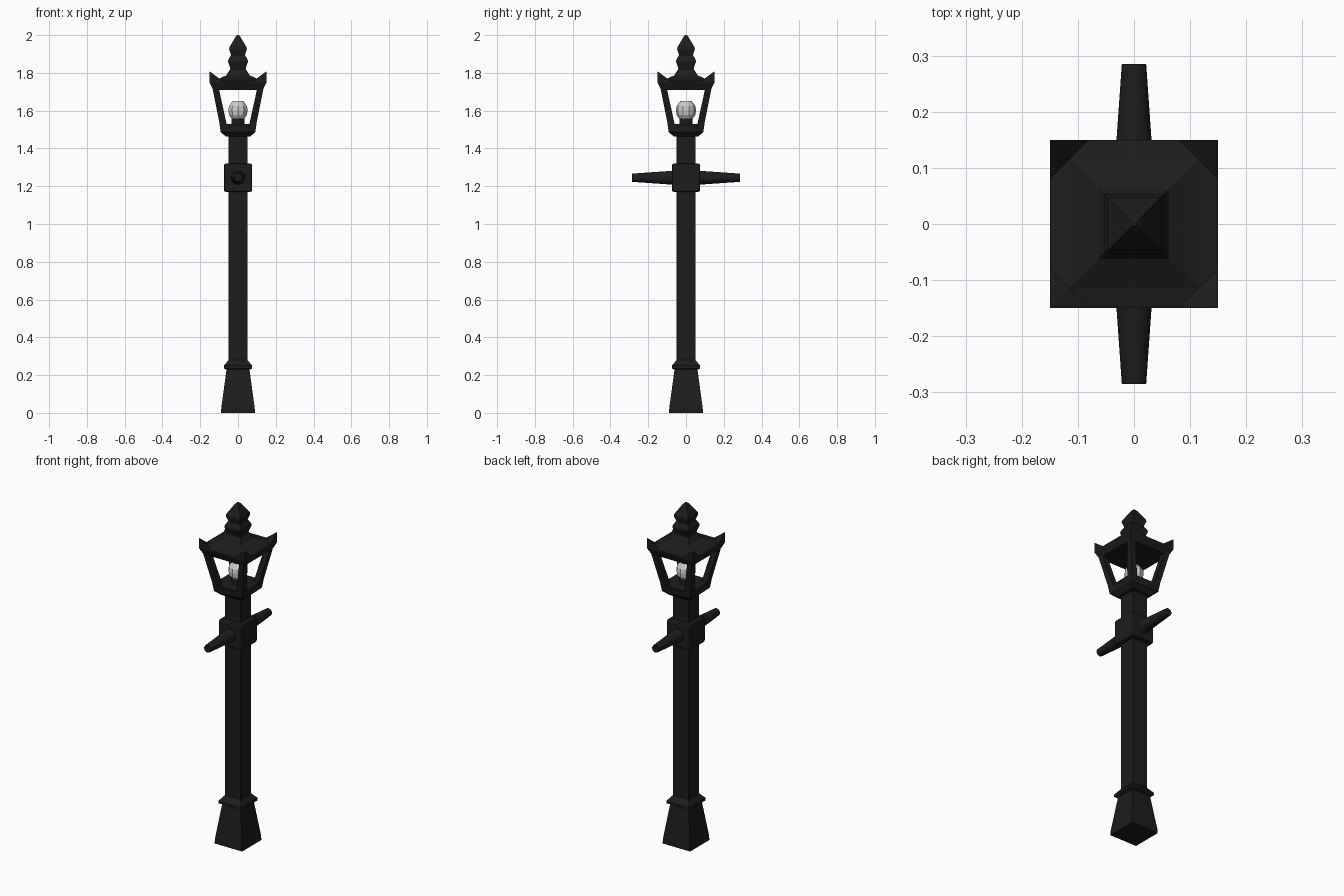
import bpy, bmesh, math
from mathutils import Matrix

if "Cube" in bpy.data.objects:
    bpy.data.objects.remove(bpy.data.objects["Cube"])


def material(name, c):
    m = bpy.data.materials.new(name)
    m.diffuse_color = (c, c, c, 1)
    m.use_nodes = True
    m.node_tree.nodes["Principled BSDF"].inputs["Base Color"].default_value = m.diffuse_color
    return m


IRON = material("black_iron", 0.012)
PALE = material("pale_bulb", 0.6)


def finish(name, bm, mat=IRON):
    bmesh.ops.recalc_face_normals(bm, faces=bm.faces[:])
    me = bpy.data.meshes.new(name)
    bm.to_mesh(me)
    bm.free()
    me.materials.append(mat)
    ob = bpy.data.objects.new(name, me)
    bpy.context.collection.objects.link(ob)
    return ob


def bridge(bm, a, b):
    n = len(a)
    for i in range(n):
        bm.faces.new((a[i], a[(i + 1) % n], b[(i + 1) % n], b[i]))


def loft(name, profile, sides=4, mat=IRON, axis=None):
    """Stack of (half width, height) rings; squares or n-gons."""
    bm = bmesh.new()
    rings = []
    for r, z in profile:
        rad = r * math.sqrt(2) if sides == 4 else r
        angs = [2 * math.pi * (i + 0.5) / sides for i in range(sides)]
        rings.append([bm.verts.new((rad * math.cos(t), rad * math.sin(t), z)) for t in angs])
    for a, b in zip(rings, rings[1:]):
        bridge(bm, a, b)
    bm.faces.new(rings[0])
    bm.faces.new(rings[-1])
    if axis:
        bm.transform(axis)
    return finish(name, bm, mat)


# Post and flared base
loft("base", [(0.09, 0), (0.088, 0.03), (0.06, 0.235)])
loft("base_collar", [(0.06, 0.228), (0.075, 0.235), (0.075, 0.25), (0.05, 0.28)])
loft("post", [(0.05, 0.23), (0.05, 1.475)])

# Bevelled junction box
box = loft("junction_box", [(0.075, 1.17), (0.075, 1.32)])
bev = box.modifiers.new("bevel", "BEVEL")
bev.width = 0.01
bev.segments = 2

# Tapered ladder arms
for name, s in (("front_arm", 1), ("back_arm", -1)):
    axis = Matrix.Translation((0, 0, 1.245)) @ Matrix.Rotation(s * math.pi / 2, 4, "X")
    arm = loft(name, [(0.038, 0.06), (0.022, 0.285)], 20, axis=axis)
    bpy.context.view_layer.objects.active = arm
    arm.select_set(True)
    bpy.ops.object.shade_smooth_by_angle(angle=math.radians(35))
    arm.select_set(False)

# Lantern tray
loft("lantern_tray", [(0.065, 1.463), (0.092, 1.488), (0.098, 1.53)])

# Leaning corner bars
for k in range(4):
    bm = bmesh.new()
    rings = []
    for lo, hi, z in ((0.06, 0.097, 1.528), (0.101, 0.134, 1.715)):
        rings.append([bm.verts.new((x, y, z)) for x, y in ((lo, lo), (hi, lo), (hi, hi), (lo, hi))])
    bridge(bm, *rings)
    for r in rings:
        bm.faces.new(r)
    bm.transform(Matrix.Rotation(k * math.pi / 2, 4, "Z"))
    finish(f"corner_bar_{k + 1}", bm)

# Bulb and socket
loft("bulb_socket", [(0.035, 1.525), (0.035, 1.56)], 12)
loft("bulb", [(0.03, 1.55), (0.05, 1.578), (0.053, 1.602), (0.05, 1.624), (0.031, 1.65)], 10, PALE)

# Roof with upturned corner horns
bm = bmesh.new()


def corner_ring(pts):
    out = []
    for k in range(4):
        rot = Matrix.Rotation(k * math.pi / 2, 3, "Z")
        for p in pts:
            v = bm.verts.new(p)
            v.co = rot @ v.co
            out.append(v)
    return out


def rim(h, t, z, zc):
    return corner_ring([(h, t, z), (h, h, zc), (t, h, z)])


low = rim(0.132, 0.07, 1.71, 1.71)
eave = rim(0.15, 0.08, 1.748, 1.748)
top = rim(0.15, 0.08, 1.756, 1.808)
inner = corner_ring([(0.115, 0.115, 1.763)])
mid = corner_ring([(0.062, 0.062, 1.787)])
neck = corner_ring([(0.04, 0.04, 1.822)])
bridge(bm, low, eave)
bridge(bm, eave, top)
for k in range(4):
    n = (k + 1) % 4
    a, c, b = top[3 * k:3 * k + 3]
    bm.faces.new((a, c, inner[k]))
    bm.faces.new((c, b, inner[k]))
    bm.faces.new((inner[k], b, top[3 * n], inner[n]))
bridge(bm, inner, mid)
bridge(bm, mid, neck)
bm.faces.new(neck)
bm.faces.new(low)
finish("lantern_roof", bm)

# Stepped square finial
loft("finial", [(0.04, 1.815), (0.042, 1.83), (0.053, 1.86), (0.05, 1.872), (0.037, 1.895),
                (0.047, 1.925), (0.045, 1.937), (0.012, 1.992), (0.004, 2.0)])
